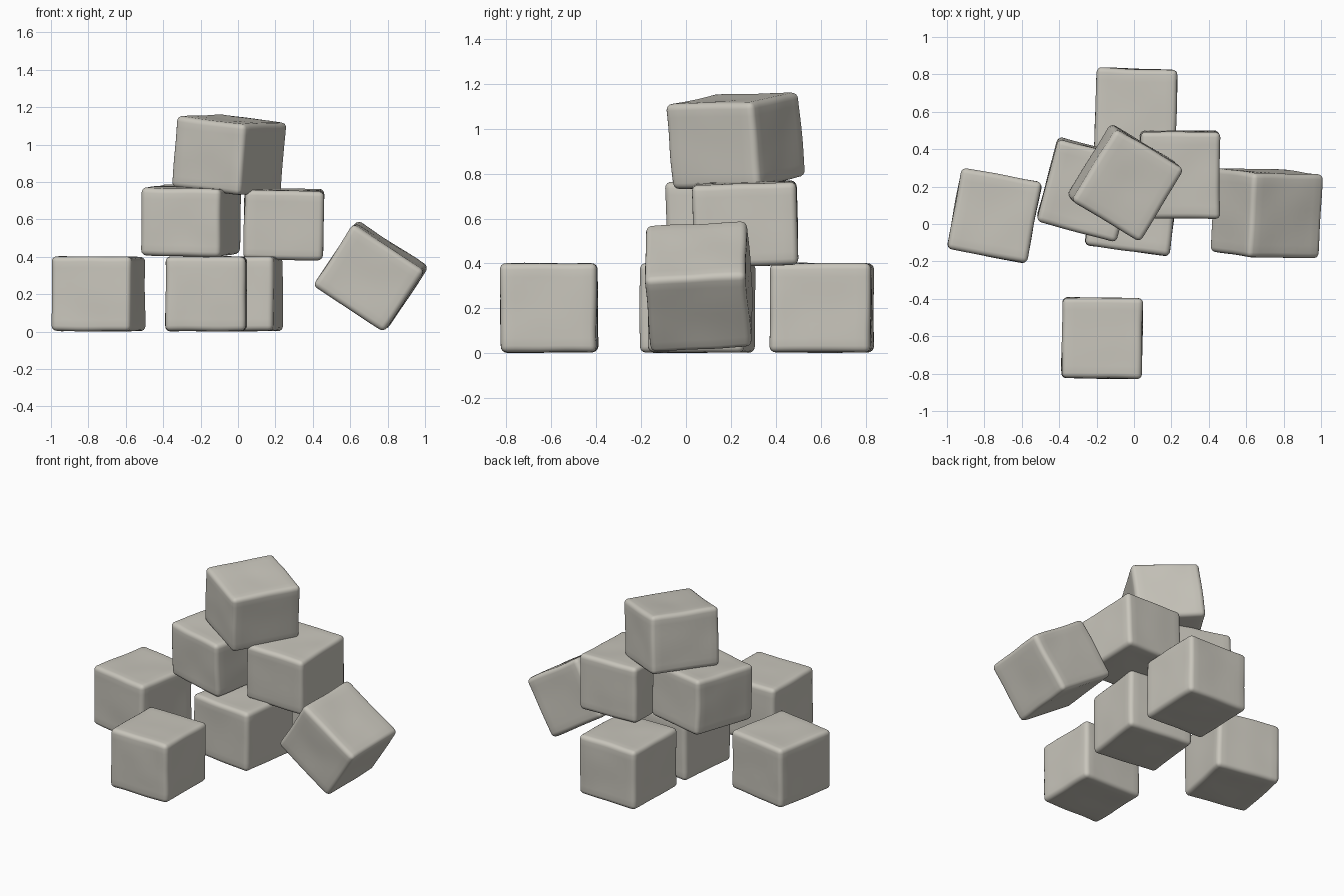
import bpy, bmesh
from mathutils import Vector, Matrix, noise

if "Cube" in bpy.data.objects:
    bpy.data.objects.remove(bpy.data.objects["Cube"])

stone = bpy.data.materials.new("warm grey stone")
stone.diffuse_color = (0.58, 0.56, 0.50, 1)
stone.use_nodes = True
stone.node_tree.nodes["Principled BSDF"].inputs["Base Color"].default_value = stone.diffuse_color


def block(name, centre, size, x_dir, y_dir, seed):
    """Softly rounded, slightly uneven block aligned to the given axes."""
    bm = bmesh.new()
    bmesh.ops.create_cube(bm, size=1)
    bmesh.ops.scale(bm, vec=size, verts=bm.verts)
    bmesh.ops.bevel(bm, geom=bm.edges[:], offset=0.028, segments=4,
                    profile=0.5, affect='EDGES')
    # finer faces so the surface can be gently uneven
    long_edges = [e for e in bm.edges if e.calc_length() > 0.15]
    bmesh.ops.subdivide_edges(bm, edges=long_edges, cuts=9, use_grid_fill=True)
    for v in bm.verts:
        v.co += 0.005 * noise.noise_vector(v.co * 5 + Vector((seed * 7.3, seed, 2)))
    # orthonormal axes from the two edge directions
    x = Vector(x_dir).normalized()
    z = x.cross(Vector(y_dir)).normalized()
    y = z.cross(x)
    m = Matrix((x, y, z)).transposed().to_4x4()
    m.translation = centre
    bm.transform(m)
    for v in bm.verts:
        v.co.z = max(v.co.z, 0.0)
    bmesh.ops.recalc_face_normals(bm, faces=bm.faces)
    for f in bm.faces:
        f.smooth = True
    me = bpy.data.meshes.new(name)
    bm.to_mesh(me)
    bm.free()
    me.materials.append(stone)
    bpy.context.collection.objects.link(bpy.data.objects.new(name, me))


# ground blocks
block("left_block", (-0.747, 0.045, 0.202), (0.435, 0.44, 0.398),
      (0.98, -0.185, 0), (0.185, 0.98, 0), 1)
block("front_block", (-0.17, -0.61, 0.202), (0.43, 0.43, 0.398),
      (1, -0.015, 0), (0.015, 1, 0), 2)
block("back_block", (0.01, 0.605, 0.202), (0.432, 0.45, 0.398),
      (1, -0.03, 0), (0.03, 1, 0), 3)
block("middle_block", (-0.01, 0.07, 0.202), (0.455, 0.43, 0.398),
      (0.99, -0.13, 0), (0.13, 0.99, 0), 4)
# second layer
block("upper_left_block", (-0.252, 0.185, 0.593), (0.44, 0.455, 0.365),
      (0.967, -0.255, -0.02), (0.255, 0.967, 0.04), 5)
block("upper_right_block", (0.245, 0.265, 0.575), (0.425, 0.465, 0.37),
      (1, 0, -0.02), (0, 1, 0.03), 6)
# top block
block("top_block", (-0.047, 0.222, 0.946), (0.43, 0.455, 0.38),
      (0.35, -0.21, -0.045), (0.25, 0.37, 0.01), 7)
# fallen block leaning on its edge
block("leaning_block", (0.71, 0.058, 0.297), (0.455, 0.45, 0.395),
      (0.84, -0.02, -0.55), (0.06, 1, 0.05), 8)
